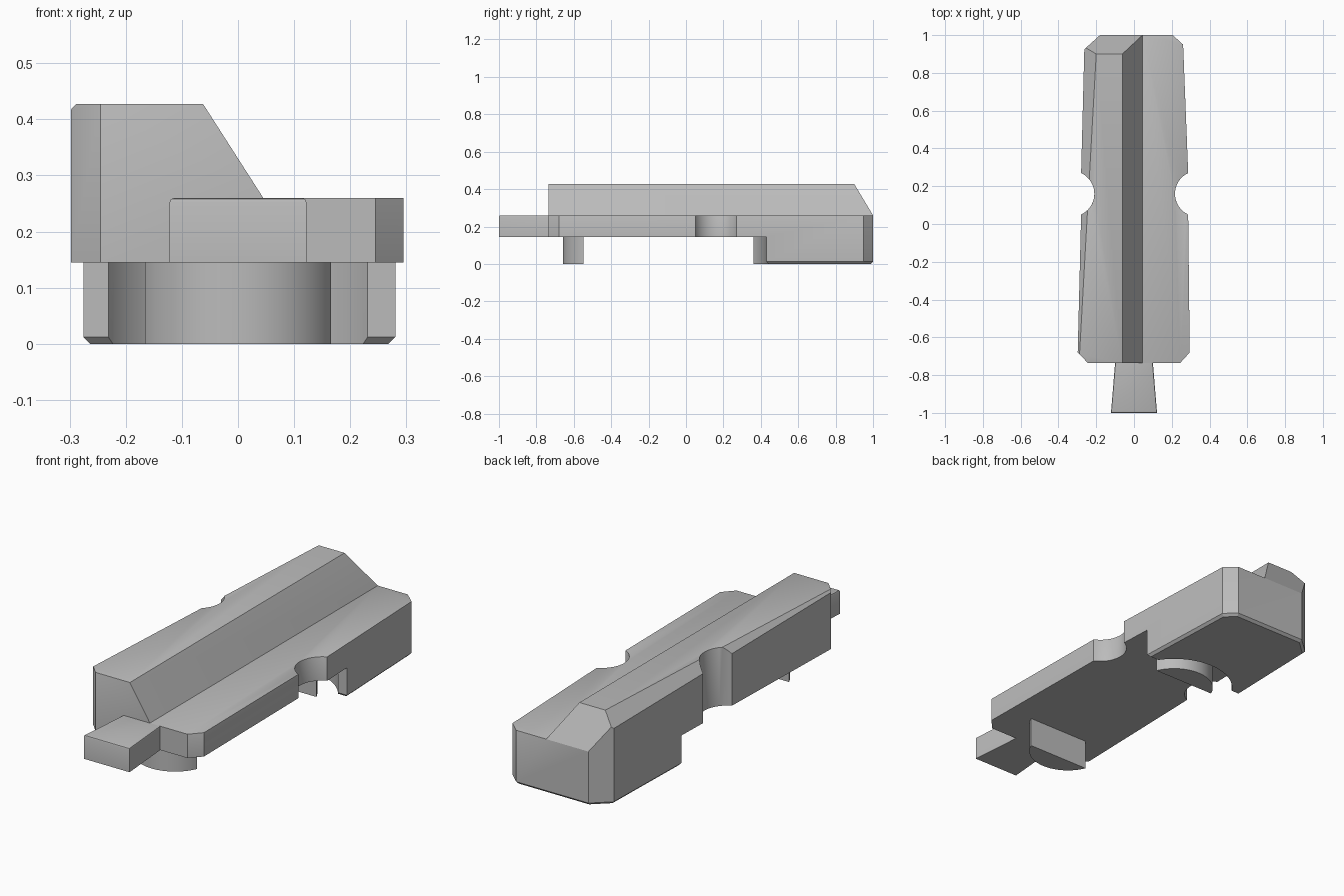
import bpy, bmesh, math
from mathutils import Vector

cube = bpy.data.objects.get("Cube")
if cube:
    bpy.data.objects.remove(cube, do_unlink=True)

TOP, DECK, UNDER = 0.427, 0.26, 0.145

grey = bpy.data.materials.new("plain_grey")
grey.use_nodes = True
colour = (0.5, 0.5, 0.5, 1)
grey.diffuse_color = colour
grey.node_tree.nodes["Principled BSDF"].inputs["Base Color"].default_value = colour


def prism(name, points, low, high, axis="Z"):
    """Extrude a flat outline along Z, or an XZ outline along Y."""
    def place(p, h):
        return (p[0], p[1], h) if axis == "Z" else (p[0], h, p[1])
    bm = bmesh.new()
    base = bm.faces.new([bm.verts.new(place(p, low)) for p in points])
    moved = bmesh.ops.extrude_face_region(bm, geom=[base])["geom"]
    shift = Vector(place((0, 0), high - low))
    bmesh.ops.translate(bm, vec=shift, verts=[g for g in moved if isinstance(g, bmesh.types.BMVert)])
    bmesh.ops.recalc_face_normals(bm, faces=bm.faces)
    mesh = bpy.data.meshes.new(name)
    bm.to_mesh(mesh)
    bm.free()
    mesh.materials.append(grey)
    obj = bpy.data.objects.new(name, mesh)
    bpy.context.collection.objects.link(obj)
    return obj


def arc(cx, cy, r, start, end, steps=20):
    angles = [math.radians(start + (end - start) * i / steps) for i in range(steps + 1)]
    return [(cx + r * math.cos(a), cy + r * math.sin(a)) for a in angles]


def combine(obj, tool, operation):
    mod = obj.modifiers.new(operation, "BOOLEAN")
    mod.operation, mod.solver, mod.object = operation, "EXACT", tool
    bpy.context.view_layer.objects.active = obj
    bpy.ops.object.modifier_apply(modifier=mod.name)
    bpy.data.objects.remove(tool, do_unlink=True)


def round_edges(bm, rule, width, segments):
    """Bevel edges between a level face and an upright face."""
    chosen = []
    for e in bm.edges:
        if len(e.link_faces) == 2:
            level, wall = sorted(e.link_faces, key=lambda f: -abs(f.normal.z))
            if abs(level.normal.z) > 0.99 and abs(wall.normal.z) < 0.1 and rule(e, level):
                chosen.append(e)
    bmesh.ops.bevel(bm, geom=chosen, offset=width, segments=segments, profile=0.5,
                    affect="EDGES", clamp_overlap=True)


def smooth(obj):
    bpy.ops.object.select_all(action="DESELECT")
    obj.select_set(True)
    bpy.context.view_layer.objects.active = obj
    bpy.ops.object.shade_smooth_by_angle(angle=math.radians(25))


# Main body: tapered outline with a round notch in each side
right_notch = arc(0.338, 0.16, 0.121, 245, 115)
left_notch = arc(-0.331, 0.16, 0.121, 65, -65)
outline = [(-0.245, -0.735), (0.245, -0.735), (0.295, -0.68), *right_notch,
           (0.26, 0.95), (0.205, 1), (-0.18, 1), (-0.263, 0.925),
           *left_notch, (-0.298, -0.68)]
body = prism("body", outline, 0, TOP + 0.1)

# Cross-section with the tall ridge on one side
section = [(-0.5, -0.1), (0.5, -0.1), (0.5, DECK), (0.045, DECK), (-0.062, TOP), (-0.5, TOP)]
combine(body, prism("section_tool", section, -2, 2, "Y"), "INTERSECT")

# Hollow below the deck, ending in a round recess in the rear block
hollow = [(-1, -1), (1, -1), (1, 0.43), *arc(0, 0.29, 0.27, 31.2, 148.8, 32), (-1, 0.43)]
combine(body, prism("hollow_tool", hollow, -1, UNDER), "DIFFERENCE")

# Sloping cuts on the back and outer side of the ridge, then soft edges
bm = bmesh.new()
bm.from_mesh(body.data)
back_cut = (Vector((0, 0.9, TOP)), Vector((0, TOP - DECK, 0.1)))
a, b, c = Vector((-0.2, 0.9, TOP)), Vector((-0.263, 0.925, 0.365)), Vector((-0.235, 0.27, TOP))
side_normal = (b - a).cross(c - a)
if side_normal.z < 0:
    side_normal.negate()
for point, normal in (back_cut, (a, side_normal)):
    bmesh.ops.bisect_plane(bm, geom=bm.verts[:] + bm.edges[:] + bm.faces[:], dist=1e-5,
                           plane_co=point, plane_no=normal.normalized(), clear_outer=True)
    bmesh.ops.holes_fill(bm, edges=[e for e in bm.edges if e.is_boundary], sides=0)
bmesh.ops.recalc_face_normals(bm, faces=bm.faces)
bm.normal_update()


def is_top(e, level):
    return level.normal.z > 0 and e.is_convex


def is_foot(e, level):
    mid = (e.verts[0].co + e.verts[1].co) / 2
    return mid.z < 0.01 and (abs(mid.x) > 0.235 or mid.y > 0.7)


round_edges(bm, is_top, 0.008, 2)
bm.normal_update()
round_edges(bm, is_foot, 0.012, 1)
bm.to_mesh(body.data)
bm.free()
smooth(body)

# Front tongue, flaring outwards
tongue = prism("front_tongue", [(-0.122, -1), (0.122, -1), (0.1, -0.735), (-0.1, -0.735)], UNDER, DECK)
bm = bmesh.new()
bm.from_mesh(tongue.data)
bm.normal_update()
round_edges(bm, lambda e, f: f.normal.z > 0 and e.verts[0].co.y + e.verts[1].co.y < -1.6, 0.008, 2)
bm.to_mesh(tongue.data)
bm.free()
smooth(tongue)

# Rounded locating lugs underneath, bulging away from each other
smooth(prism("front_lug", arc(0, -0.478, 0.18, 203, 337, 28), 0, UNDER + 0.02))
smooth(prism("rear_lug", arc(0, 0.29, 0.18, 23, 157, 28), 0, UNDER + 0.02))
